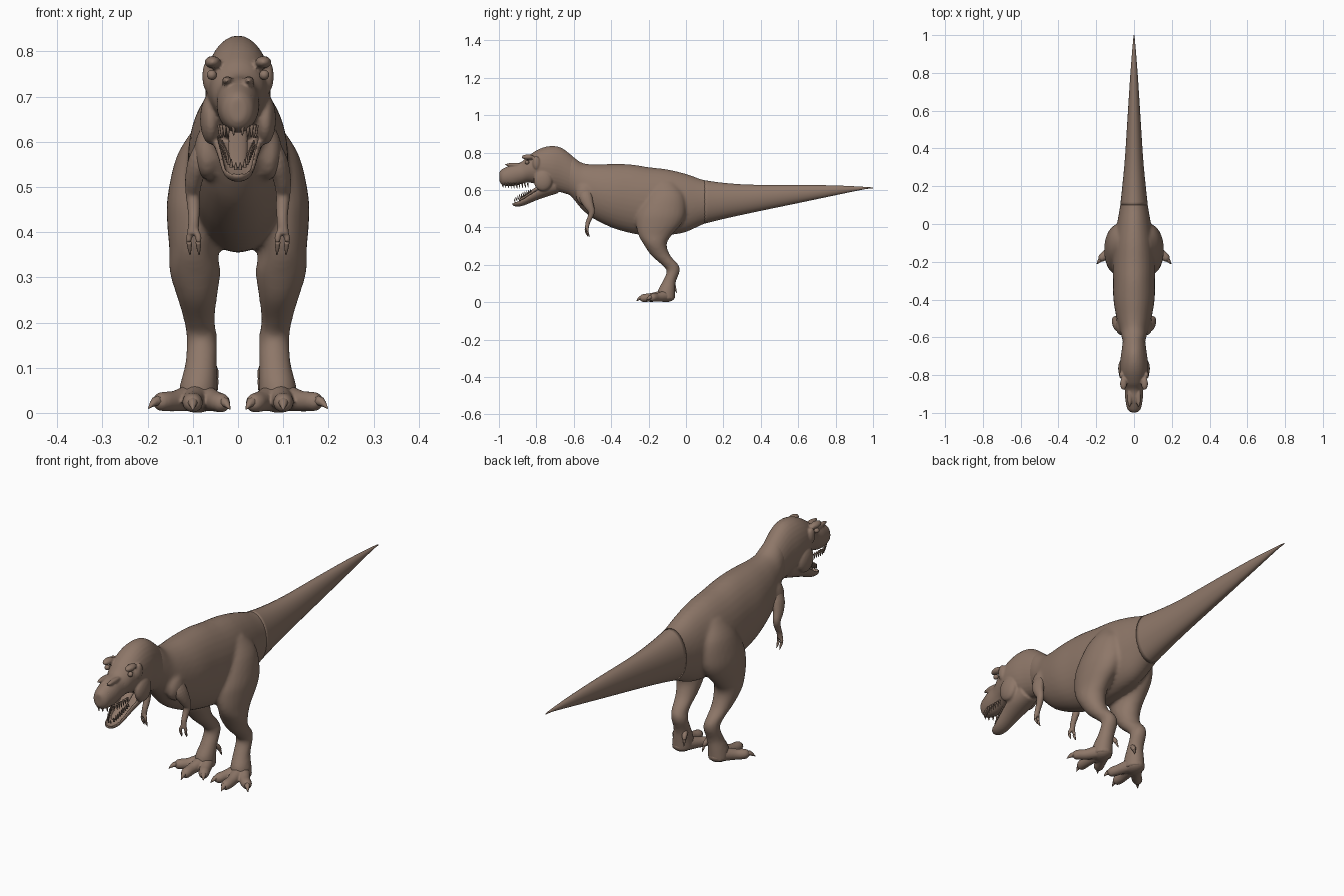
import bpy, bmesh, math
from mathutils import Vector, Matrix

cube = bpy.data.objects.get("Cube")
if cube:
    bpy.data.objects.remove(cube)

hide = bpy.data.materials.new("brown_hide")
hide.use_nodes = True
COLOUR = (0.27, 0.185, 0.14, 1)
hide.diffuse_color = COLOUR
bsdf = next(n for n in hide.node_tree.nodes if n.type == 'BSDF_PRINCIPLED')
bsdf.inputs["Base Color"].default_value = COLOUR
bsdf.inputs["Roughness"].default_value = 0.7

BOTH = (1, -1)
Y_AXIS, Z_AXIS = Vector((0, 1, 0)), Vector((0, 0, -1))


def refine(points, steps):
    """Catmull-Rom interpolation of station tuples."""
    out = []
    last = len(points) - 1
    for i in range(last):
        quad = [points[max(0, min(last, i + k))] for k in (-1, 0, 1, 2)]
        for s in range(steps):
            t = s / steps
            out.append([0.5 * (2 * b + (c - a) * t + (2 * a - 5 * b + 4 * c - d) * t * t
                               + (3 * b - a - 3 * c + d) * t ** 3)
                        for a, b, c, d in zip(*quad)])
    out.append(list(points[-1]))
    return out


def loft(bm, stations, axis=None, ring=24, steps=4, sides=(1,), trough=False):
    """Skin oval rings (x, y, z, half width, half depth) along a path."""
    path = refine(stations, steps)
    for side in sides:
        rings = []
        for i, (x, y, z, rx, rd) in enumerate(path):
            a, b = path[max(0, i - 1)], path[min(len(path) - 1, i + 1)]
            tangent = axis or (Vector(b[:3]) - Vector(a[:3])).normalized()
            across = Vector((1, 0, 0))
            across = (across - tangent * across.dot(tangent)).normalized()
            up = across.cross(tangent)
            verts = []
            for k in range(ring):
                ang = math.tau * k / ring
                c, h = math.cos(ang), math.sin(ang)
                if trough and h > 0:
                    h = 0.5 * h if abs(c) > 0.75 else -0.45
                p = Vector((x, y, z)) + across * c * max(rx, .001) + up * h * max(rd, .001)
                verts.append(bm.verts.new((p.x * side, p.y, p.z)))
            rings.append(verts)
        for r0, r1 in zip(rings, rings[1:]):
            for k in range(ring):
                bm.faces.new((r0[k], r0[k - 1], r1[k - 1], r1[k]))
        bm.faces.new(rings[0])
        bm.faces.new(rings[-1][::-1])


def profile(rows):
    """Turn (y, top, bottom, half width) rows into stations."""
    return [(0, y, (t + b) / 2, w, (t - b) / 2) for y, t, b, w in rows]


def blob(bm, centre, size, sides=BOTH):
    for side in sides:
        place = Matrix.Translation((centre[0] * side, centre[1], centre[2]))
        bmesh.ops.create_uvsphere(bm, u_segments=20, v_segments=12, radius=1,
                                  matrix=place @ Matrix.Diagonal((*size, 1)))


def spike(bm, base, tip, radius, sides=BOTH, bend=0.0):
    """Curved pointed cone used for claws and teeth."""
    a, b = Vector(base), Vector(tip)
    mid = (a + b) / 2 + Vector((0, 0, bend))
    loft(bm, [(*a, radius, radius), (*mid, radius * .75, radius * .75), (*b, .0012, .0012)],
         ring=8, steps=3, sides=sides)


def finish(name, bm, voxel=0, smooth=0, cutter=None):
    bmesh.ops.recalc_face_normals(bm, faces=bm.faces)
    for f in bm.faces:
        f.smooth = True
    mesh = bpy.data.meshes.new(name)
    bm.to_mesh(mesh)
    bm.free()
    mesh.materials.append(hide)
    obj = bpy.data.objects.new(name, mesh)
    bpy.context.scene.collection.objects.link(obj)
    if voxel:
        mod = obj.modifiers.new("Skin", 'REMESH')
        mod.mode, mod.voxel_size, mod.use_smooth_shade = 'VOXEL', voxel, True
    if cutter:
        mod = obj.modifiers.new("Hollows", 'BOOLEAN')
        mod.operation, mod.object = 'DIFFERENCE', cutter
    if smooth:
        mod = obj.modifiers.new("Soften", 'SMOOTH')
        mod.factor, mod.iterations = 0.5, smooth
    return obj


# Torso with neck, hips and legs in one skin
trunk = [(-.70, .80, .62, .04), (-.62, .787, .57, .06), (-.56, .747, .50, .075),
         (-.5, .737, .45, .092), (-.4, .739, .40, .109), (-.3, .737, .37, .111),
         (-.2, .722, .355, .112), (-.1, .71, .358, .105), (0, .686, .375, .09),
         (.1, .652, .42, .073), (.2, .638, .445, .062)]
tail = [(.1, .652, .42, .073), (.2, .638, .445, .062), (.35, .628, .478, .048),
        (.6, .627, .53, .032), (.8, .624, .572, .019), (.95, .617, .603, .007),
        (1, .613, .608, .002)]
leg = [(.06, -.11, .64, .03, .05), (.075, -.11, .57, .06, .10), (.085, -.13, .48, .071, .128),
       (.09, -.145, .42, .067, .122), (.098, -.165, .36, .054, .09), (.095, -.165, .31, .056, .062),
       (.09, -.135, .25, .043, .051), (.085, -.085, .20, .034, .045), (.08, -.068, .165, .034, .035),
       (.082, -.09, .11, .035, .036), (.088, -.105, .06, .041, .047), (.09, -.105, .015, .044, .046)]
bm = bmesh.new()
loft(bm, profile(trunk), axis=Y_AXIS, ring=32)
loft(bm, leg, axis=Z_AXIS, sides=BOTH)
blob(bm, (.068, -.54, .575), (.03, .05, .06))
finish("body", bm, .008, 7)

bm = bmesh.new()
loft(bm, profile(tail), axis=Y_AXIS, ring=32)
finish("tail", bm)

# Hollows for eye sockets, cheek windows and nostrils
bm = bmesh.new()
blob(bm, (.073, -.85, .748), (.016, .018, .015))
blob(bm, (.066, -.885, .715), (.022, .022, .017))
blob(bm, (.036, -.972, .703), (.008, .009, .006))
cutter = finish("head_hollows", bm)
cutter.hide_render = cutter.hide_viewport = True

# Head: skull, brows, cheeks and a trough-shaped lower jaw
skull = [(-.997, .697, .645, .016), (-.98, .713, .626, .035), (-.93, .737, .62, .046),
         (-.88, .75, .632, .049), (-.84, .785, .64, .06), (-.78, .821, .625, .071),
         (-.72, .835, .60, .072), (-.66, .822, .585, .064), (-.58, .758, .56, .055)]
jaw = [(0, -.925, .535, .012, .009), (0, -.915, .531, .026, .019), (0, -.88, .541, .036, .027),
       (0, -.82, .575, .046, .036), (0, -.76, .607, .056, .046), (0, -.70, .63, .05, .05)]
bm = bmesh.new()
loft(bm, profile(skull), axis=Y_AXIS, ring=32)
loft(bm, jaw, ring=32, trough=True)
blob(bm, (.056, -.845, .776), (.018, .034, .014))
blob(bm, (.066, -.80, .745), (.013, .02, .036))
blob(bm, (.06, -.765, .65), (.024, .05, .056))
blob(bm, (.024, -.92, .735), (.012, .05, .01))
finish("head", bm, .0045, 4, cutter)

bm = bmesh.new()
blob(bm, (.058, -.85, .748), (.011, .012, .011))
finish("eyes", bm)

bm = bmesh.new()
loft(bm, [(0, -.893, .546, .008, .004), (0, -.88, .552, .017, .008),
          (0, -.83, .585, .021, .01), (0, -.77, .625, .02, .01)], ring=16)
finish("tongue", bm)

# Teeth follow the rims of both jaws
bm = bmesh.new()
for i in range(10):
    t = i / 9
    y, x = -.982 + .135 * t, .041 * min(1, math.sqrt(.06 + 2.2 * t))
    drop = .016 + .006 * math.sin(math.pi * t)
    spike(bm, (x, y, .637), (x * .96, y + .004, .63 - drop), .0045)
    y, x = -.915 + .085 * t, .005 + .03 * math.sqrt(t)
    z = .538 + .05 * t
    spike(bm, (x, y, z), (x, y - .004, z + drop), .004)
finish("teeth", bm)

# Small forelimbs with two clawed fingers
arm = [(.07, -.535, .60, .018, .03), (.085, -.535, .56, .024, .035), (.097, -.52, .52, .02, .027),
       (.1, -.505, .485, .016, .018), (.098, -.512, .455, .014, .014),
       (.098, -.525, .425, .012, .012), (.1, -.53, .395, .013, .01)]
bm = bmesh.new()
loft(bm, arm, ring=16, sides=BOTH)
fingers = [(.088, -.535, .378), (.108, -.528, .378)]
for x, y, z in fingers:
    loft(bm, [(.098, -.53, .41, .008, .008), (x, y, z + .012, .007, .007), (x, y, z, .006, .006)],
         ring=12, sides=BOTH)
finish("arms", bm, .003, 3)

# Feet: three splayed toes, a heel pad and a raised rear toe
toes = [((.09, -.12, .036), (.1, -.185, .026), (.1, -.228, .022), (.1, -.264, .006)),
        ((.105, -.11, .034), (.14, -.152, .026), (.168, -.178, .025), (.198, -.212, .01)),
        ((.075, -.11, .034), (.052, -.16, .026), (.038, -.19, .022), (.018, -.222, .008))]
bm = bmesh.new()
blob(bm, (.09, -.108, .03), (.042, .05, .03))
for root, knuckle, end, tip in toes:
    loft(bm, [(*root, .028, .03), (*knuckle, .023, .023), (*end, .022, .021),
              (*(Vector(end).lerp(Vector(tip), .35)), .012, .012)], ring=16, sides=BOTH)
    blob(bm, end, (.021, .021, .021))
loft(bm, [(.062, -.085, .11, .012, .012), (.053, -.066, .09, .011, .011),
          (.05, -.058, .075, .008, .008)], ring=12, sides=BOTH)
finish("feet", bm, .004, 4)

# Claws on toes, rear toes and fingers
bm = bmesh.new()
for root, knuckle, end, tip in toes:
    spike(bm, end, tip, .014, bend=.008)
spike(bm, (.05, -.06, .08), (.046, -.05, .05), .006)
for x, y, z in fingers:
    spike(bm, (x, y, z), (x - .002, y + .012, z - .028), .006)
finish("claws", bm)
